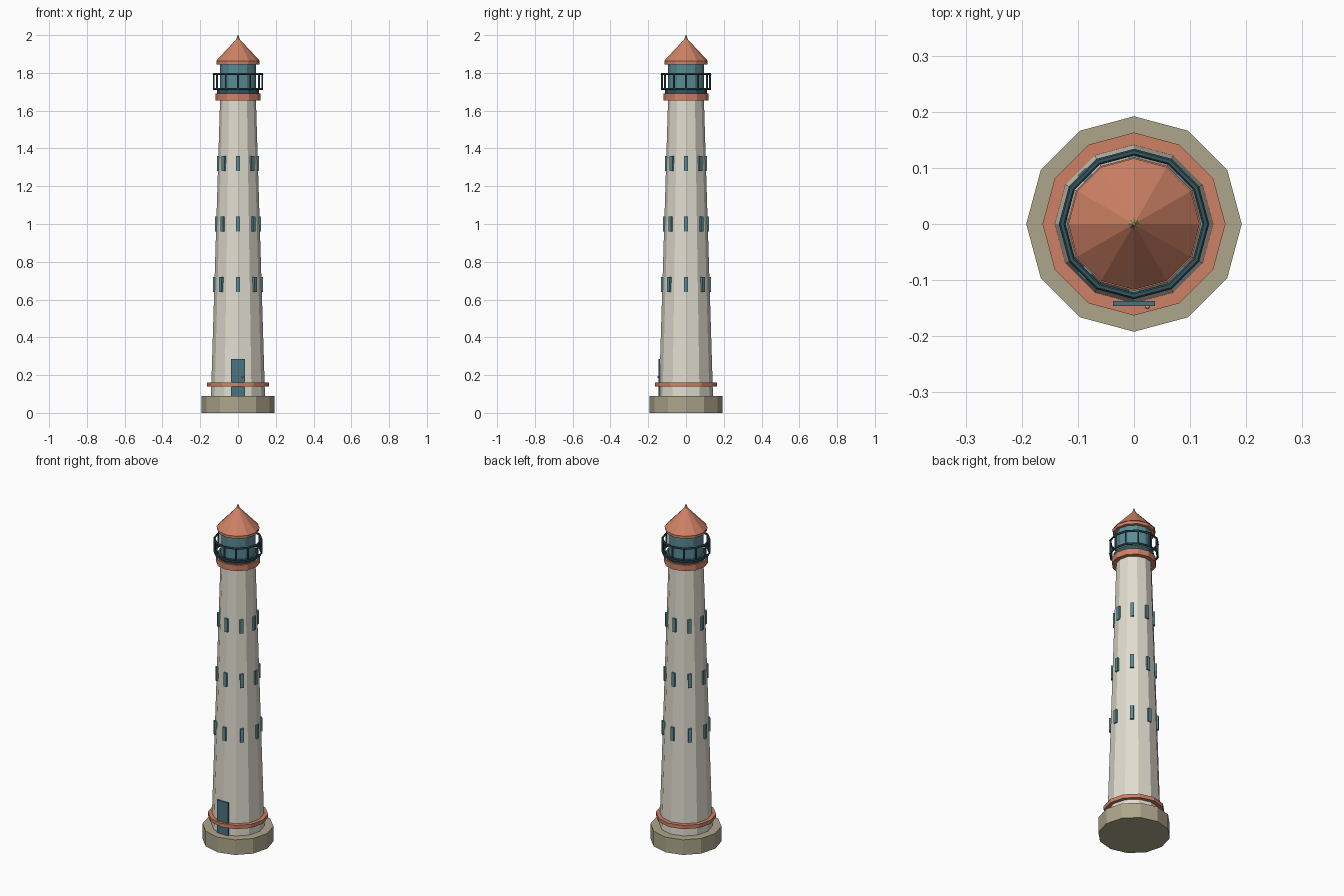
import bpy
from math import sin, cos, radians

if "Cube" in bpy.data.objects:
    bpy.data.objects.remove(bpy.data.objects["Cube"])

SIDES = 12


def material(name, rgb):
    m = bpy.data.materials.new(name)
    m.diffuse_color = (*rgb, 1)
    m.use_nodes = True
    m.node_tree.nodes["Principled BSDF"].inputs["Base Color"].default_value = m.diffuse_color
    return m


stone = material("stone", (0.42, 0.38, 0.26))
white = material("white_paint", (0.75, 0.72, 0.62))
orange = material("orange_paint", (0.62, 0.22, 0.13))
teal = material("teal_glass", (0.10, 0.26, 0.30))
dark = material("dark_metal", (0.035, 0.09, 0.11))
door_blue = material("door_paint", (0.07, 0.17, 0.22))
gold = material("gold", (0.55, 0.45, 0.18))


def finish(name, mat):
    ob = bpy.context.object
    ob.name = name
    ob.data.materials.append(mat)
    return ob


def drum(name, mat, r1, r2, z0, z1, sides=SIDES, xy=(0, 0)):
    bpy.ops.mesh.primitive_cone_add(vertices=sides, radius1=r1, radius2=r2,
                                    depth=z1 - z0, location=(*xy, (z0 + z1) / 2))
    return finish(name, mat)


def box(name, mat, loc, size, turn=0):
    bpy.ops.mesh.primitive_cube_add(size=1, location=loc, rotation=(0, 0, turn))
    bpy.context.object.scale = size
    return finish(name, mat)


def tower_radius(z):
    return 0.143 + (0.095 - 0.143) * (z - 0.09) / (1.655 - 0.09)


# base, tower and painted bands
drum("base", stone, 0.192, 0.192, 0, 0.09)
drum("tower", white, 0.143, 0.095, 0.09, 1.655)
drum("lower_band", orange, 0.163, 0.163, 0.14, 0.162)
drum("gallery_band", orange, 0.119, 0.119, 1.655, 1.69)

# gallery deck and lantern room
drum("gallery_deck", dark, 0.11, 0.11, 1.69, 1.715)
drum("lantern_room", teal, 0.096, 0.096, 1.715, 1.85)

# roof and finial
drum("roof_rim", orange, 0.113, 0.113, 1.845, 1.862)
drum("roof", orange, 0.117, 0.009, 1.862, 1.978)
drum("finial", gold, 0.014, 0.002, 1.965, 2.0, 8)

# door with knob
box("door", door_blue, (0, -0.142, 0.1875), (0.074, 0.009, 0.195))
bpy.ops.mesh.primitive_uv_sphere_add(segments=8, ring_count=6, radius=0.005,
                                     location=(0.024, -0.147, 0.19))
finish("door_knob", gold)

# three rows of eight windows
for z in (0.68, 1.0, 1.32):
    r = tower_radius(z)
    for i in range(8):
        a = radians(45 * i)
        box("window", teal, (r * sin(a), -r * cos(a), z), (0.02, 0.014, 0.08), a)

# railing: two rings and twelve posts
for z in (1.715, 1.793):
    bpy.ops.mesh.primitive_torus_add(major_segments=SIDES, minor_segments=6,
                                     major_radius=0.128, minor_radius=0.006,
                                     location=(0, 0, z))
    finish("rail", dark)
for i in range(SIDES):
    a = radians(30 * i)
    drum("rail_post", dark, 0.005, 0.005, 1.712, 1.795, 6,
         (0.128 * cos(a), 0.128 * sin(a)))
